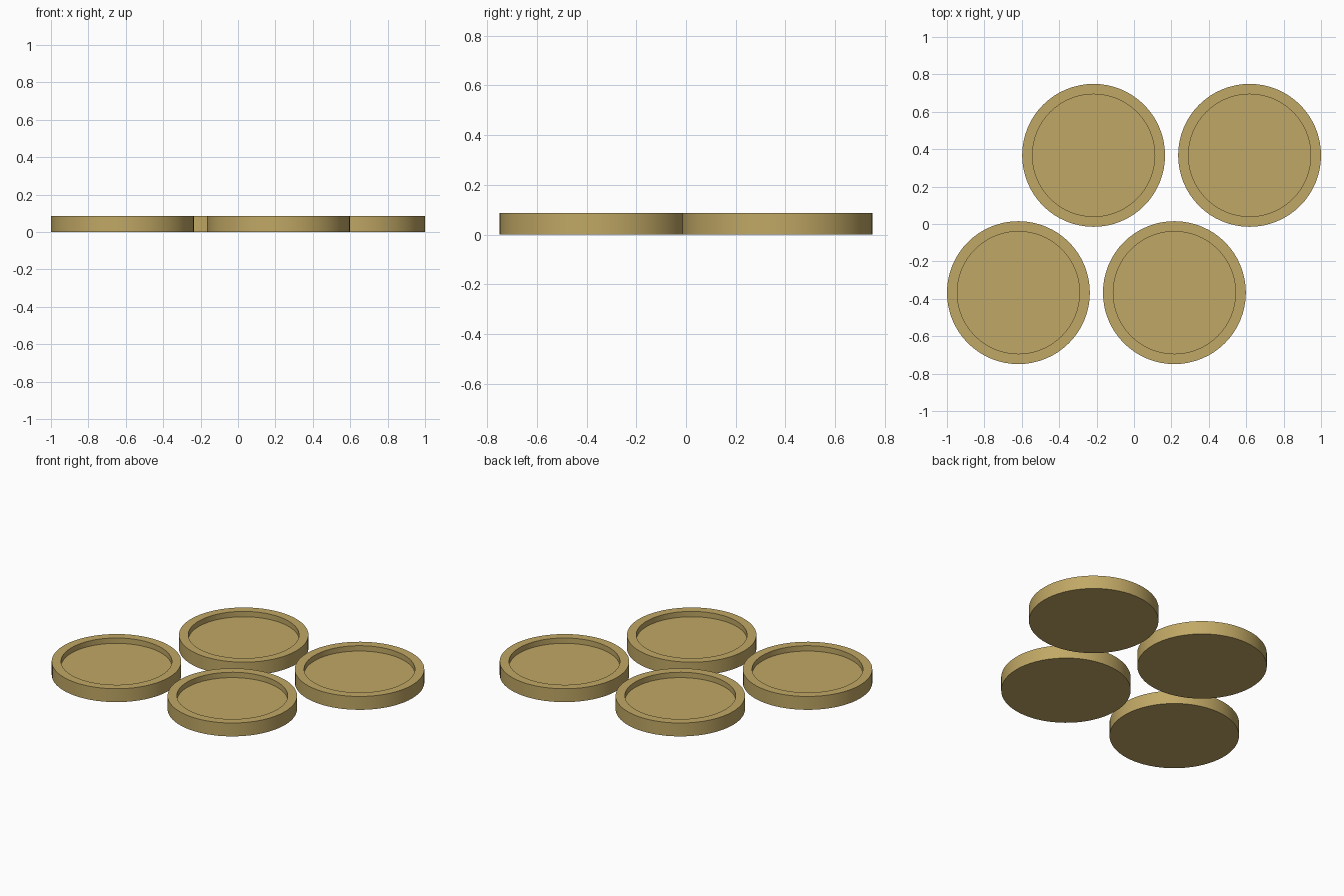
import bpy
import bmesh
import math

cube = bpy.data.objects.get("Cube")
if cube:
    bpy.data.objects.remove(cube, do_unlink=True)

RADIUS, INNER, HEIGHT, FLOOR = 0.382, 0.327, 0.087, 0.052
SEGMENTS = 64

brass = bpy.data.materials.new("muted brass")
brass.use_nodes = True
colour = (0.53, 0.39, 0.13, 1)
brass.diffuse_color = colour
brass.node_tree.nodes["Principled BSDF"].inputs["Base Color"].default_value = colour


def make_tray(name, x, y):
    """Shallow round tray: a disc with a recessed floor."""
    bm = bmesh.new()
    profile = [(RADIUS, 0), (RADIUS, HEIGHT), (INNER, HEIGHT), (INNER, FLOOR)]
    rings = []
    for r, z in profile:
        rings.append([bm.verts.new((r * math.cos(a), r * math.sin(a), z))
                      for a in (math.tau * i / SEGMENTS for i in range(SEGMENTS))])
    # outer wall, rim and inner wall
    for low, high in zip(rings, rings[1:]):
        for i in range(SEGMENTS):
            j = (i + 1) % SEGMENTS
            bm.faces.new((low[i], low[j], high[j], high[i]))
    # underside and recessed floor
    bm.faces.new(rings[0][::-1])
    bm.faces.new(rings[-1])
    mesh = bpy.data.meshes.new(name)
    bm.to_mesh(mesh)
    bm.free()
    mesh.materials.append(brass)
    tray = bpy.data.objects.new(name, mesh)
    tray.location = (x, y, 0)
    bpy.context.collection.objects.link(tray)
    bpy.ops.object.select_all(action="DESELECT")
    tray.select_set(True)
    bpy.context.view_layer.objects.active = tray
    bpy.ops.object.shade_smooth_by_angle(angle=math.radians(30))


# Two staggered rows of two trays
for row, side in (("front", -1), ("back", 1)):
    make_tray(row + "_outer_tray", side * 0.618, side * 0.367)
    make_tray(row + "_inner_tray", -side * 0.216, side * 0.367)
